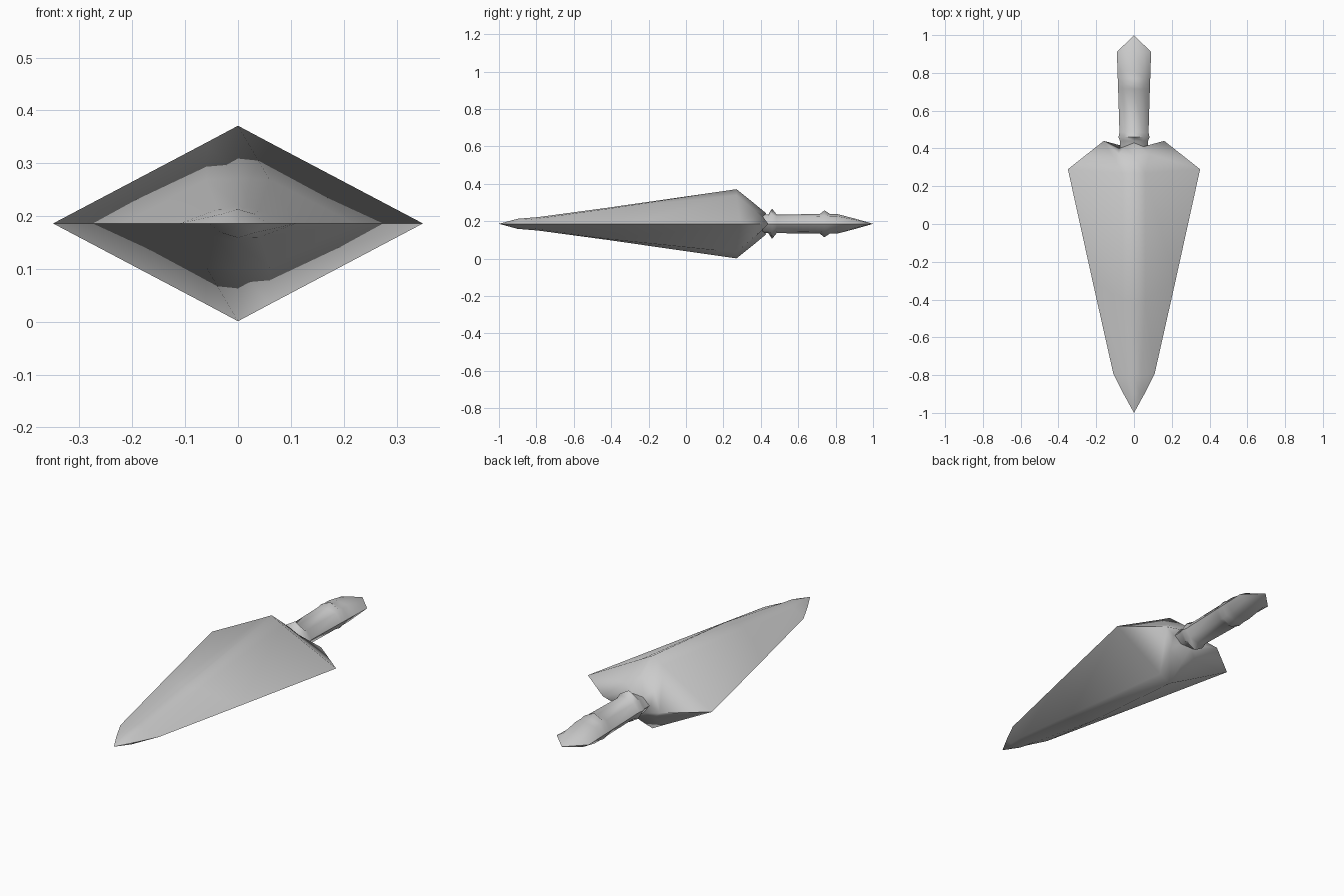
import bpy
import bmesh
import math

if "Cube" in bpy.data.objects:
    bpy.data.objects.remove(bpy.data.objects["Cube"])

MID = 0.186  # height of the centre plane

grey = bpy.data.materials.new("light grey")
grey.diffuse_color = (0.6, 0.6, 0.6, 1)
grey.use_nodes = True
grey.node_tree.nodes["Principled BSDF"].inputs["Base Color"].default_value = grey.diffuse_color


def ring(side, shoulder, ridge):
    """Eight-point loop mirrored from one quarter: side, shoulder, ridge."""
    order = [(side, 1, 1), (shoulder, 1, 1), (ridge, 1, 1), (shoulder, -1, 1),
             (side, -1, 1), (shoulder, -1, -1), (ridge, 1, -1), (shoulder, 1, -1)]
    return [(p[0] * sx, p[1], MID + p[2] * sz) for p, sx, sz in order]


def oval(y, w, h, bump=0):
    """Regular loop at one y; bump lifts the ridge."""
    return ring((w, y, 0), (w * 0.62, y, h * 0.78 + bump * 0.3), (0, y, h + bump))


def loft(name, rings, start=None, end=None):
    bm = bmesh.new()
    loops = [[bm.verts.new(p) for p in r] for r in rings]
    for a, b in zip(loops, loops[1:]):
        for i in range(8):
            j = (i + 1) % 8
            bm.faces.new((a[i], a[j], b[j], b[i]))
    # close each end with a point or a flat cap
    for loop, tip in ((loops[0], start), (loops[-1], end)):
        if tip is None:
            bm.faces.new(loop)
        else:
            v = bm.verts.new((0, tip, MID))
            for i in range(8):
                bm.faces.new((loop[i], loop[(i + 1) % 8], v))
    bmesh.ops.recalc_face_normals(bm, faces=bm.faces)
    mesh = bpy.data.meshes.new(name)
    bm.to_mesh(mesh)
    bm.free()
    mesh.materials.append(grey)
    ob = bpy.data.objects.new(name, mesh)
    bpy.context.collection.objects.link(ob)
    bpy.ops.object.select_all(action='DESELECT')
    ob.select_set(True)
    bpy.context.view_layer.objects.active = ob
    bpy.ops.object.shade_smooth_by_angle(angle=math.radians(60))
    return ob


# blade: pointed tip, widening to a diamond, swept barbs around the neck
loft("blade", [
    ring((0.055, -0.90, 0), (0.03, -0.90, 0.018), (0, -0.90, 0.027)),
    ring((0.11, -0.79, 0), (0.04, -0.81, 0.026), (0, -0.79, 0.036)),
    ring((0.22, -0.30, 0), (0.06, -0.40, 0.083), (0, -0.42, 0.086)),
    ring((0.35, 0.29, 0), (0.06, 0.27, 0.153), (0, 0.27, 0.185)),
    ring((0.16, 0.44, 0), (0.08, 0.37, 0.07), (0, 0.36, 0.113)),
    ring((0.08, 0.40, 0), (0.05, 0.41, 0.04), (0, 0.43, 0.055)),
], start=-1.0)

# handle: neck, collar, grip with a small raised knuckle, chisel point
loft("handle", [
    oval(0.36, 0.075, 0.05),
    oval(0.44, 0.075, 0.05),
    oval(0.46, 0.082, 0.055, 0.026),
    oval(0.485, 0.077, 0.05),
    oval(0.715, 0.084, 0.052),
    oval(0.74, 0.085, 0.052, 0.02),
    oval(0.77, 0.086, 0.052),
    oval(0.81, 0.087, 0.052),
    oval(0.91, 0.091, 0.026),
], end=1.0)
